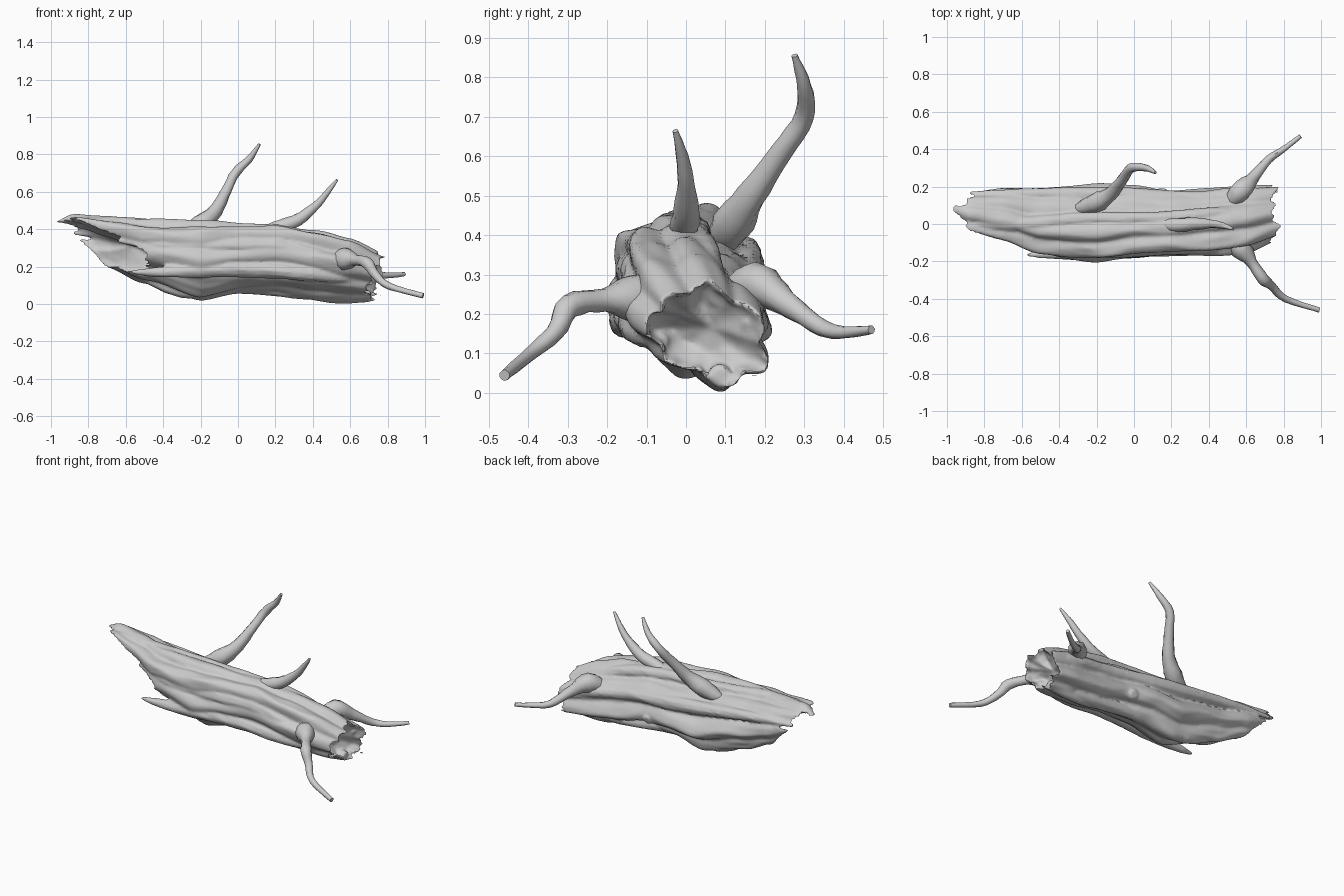
import bpy, bmesh, math, random
from mathutils import Vector, noise

if "Cube" in bpy.data.objects:
    bpy.data.objects.remove(bpy.data.objects["Cube"])

random.seed(4)


def interp(table, x):
    """Smoothly interpolate rows of (key, value, ...)."""
    if x <= table[0][0]:
        return table[0][1:]
    for a, b in zip(table, table[1:]):
        if x <= b[0]:
            t = (x - a[0]) / (b[0] - a[0])
            t = t * t * (3 - 2 * t) * 0.5 + t * 0.5
            return tuple(p + (q - p) * t for p, q in zip(a[1:], b[1:]))
    return table[-1][1:]


def select(obs):
    bpy.ops.object.select_all(action='DESELECT')
    for ob in obs:
        ob.select_set(True)
    bpy.context.view_layer.objects.active = obs[0]


def loft(name, rings, tip_a, tip_b, angle=50):
    """Skin a list of closed rings, closing both ends to a point."""
    bm = bmesh.new()
    rows = [[bm.verts.new(p) for p in r] for r in rings]
    n = len(rows[0])
    for a, b in zip(rows, rows[1:]):
        for i in range(n):
            j = (i + 1) % n
            bm.faces.new((a[i], a[j], b[j], b[i]))
    for row, tip in ((rows[0], tip_a), (rows[-1], tip_b)):
        c = bm.verts.new(tip)
        for i in range(n):
            bm.faces.new((row[i], row[(i + 1) % n], c))
    bmesh.ops.recalc_face_normals(bm, faces=bm.faces)
    me = bpy.data.meshes.new(name)
    bm.to_mesh(me)
    bm.free()
    ob = bpy.data.objects.new(name, me)
    bpy.context.collection.objects.link(ob)
    select([ob])
    bpy.ops.object.shade_smooth_by_angle(angle=math.radians(angle))
    return ob


def tube(name, pts, sides=10, steps=4, rough=0.07):
    """Tapered limb through (x, y, z, radius) points."""
    P = [Vector(p) for p in pts]
    path = []
    for i in range(len(P) - 1):
        a, b = P[i], P[i + 1]
        p0, p3 = P[max(i - 1, 0)], P[min(i + 2, len(P) - 1)]
        for k in range(steps):
            t = k / steps
            path.append(0.5 * (2 * a + (b - p0) * t + (2 * p0 - 5 * a + 4 * b - p3) * t * t
                               + (3 * a - p0 - 3 * b + p3) * t ** 3))
    path.append(P[-1])
    rings, u = [], None
    for i, p in enumerate(path):
        d = (path[min(i + 1, len(path) - 1)] - path[max(i - 1, 0)]).to_3d().normalized()
        u = (Vector((0.2, 0.3, 1)) if u is None else u)
        u = (u - d * u.dot(d)).normalized()
        v = d.cross(u)
        r = max(p[3], 0.003)
        rings.append([p.to_3d() + (u * math.cos(k * math.tau / sides) + v * math.sin(k * math.tau / sides))
                      * r * (1 + random.uniform(-rough, rough)) for k in range(sides)])
    return loft(name, rings, path[0].to_3d(), path[-1].to_3d())


# Trunk envelope: x, centre y, centre z, half width, half height
ENV = [(-1.0, .09, .405, .05, .025), (-.88, .06, .39, .105, .09), (-.7, .05, .335, .135, .135),
       (-.5, .01, .285, .17, .172), (-.2, .0, .23, .19, .218), (0, .01, .245, .18, .188),
       (.2, .0, .25, .16, .183), (.4, .01, .21, .165, .183), (.6, .03, .178, .17, .17),
       (.8, .065, .135, .14, .125)]
# Broken ends: angle in degrees, x of the left rim, x of the right rim
RIM = [(0, -.85, .77), (40, -.9, .77), (80, -1.0, .76), (110, -.96, .79), (140, -.84, .77),
       (165, -.62, .74), (190, -.5, .71), (230, -.5, .70), (270, -.66, .72), (320, -.83, .74),
       (360, -.85, .77)]
N, ROWS = 90, 60


def bark(x, a, scale=1.0, lobes=1.0):
    cy, cz, ry, rz = interp(ENV, x)
    lobe = abs(math.sin(3.5 * a + 0.5 * x + 0.35 * math.sin(4 * x))) * lobes + 0.63 * (1 - lobes)
    q = Vector((x * 2.2, math.cos(a) * 1.7, math.sin(a) * 1.7))
    r = (0.85 + 0.18 * lobe + 0.09 * noise.noise(q) + 0.05 * noise.noise(q * 2.7)) * scale
    r *= 1 - 0.13 * math.exp(-((a - 4.1) / 0.35) ** 2)
    shear = -0.28 * rz * math.sin(a)
    return Vector((x, cy + (ry * math.cos(a) + shear) * r, max(cz + rz * math.sin(a) * r, 0)))


# Hollowed trunk with splintered rims
angles = [i * math.tau / N for i in range(N)]
ends, smooth_ends = [], []
for i, a in enumerate(angles):
    l, r = interp(RIM, math.degrees(a))
    jag = Vector((math.cos(a) * 3.4, math.sin(a) * 3.4, 0))
    ends.append((max(l + .08 * noise.noise(jag), -1), r + .06 * noise.noise(jag * 1.3 + Vector((5, 0, 3)))))
    smooth_ends.append((l, r))
rings = [[bark(l + (r - l) * k / ROWS, a) for a, (l, r) in zip(angles, ends)] for k in range(ROWS + 1)]
left = [[bark(l + d * (0.4 + 0.6 * abs(math.cos(a))), a, s, .5) for a, (l, r) in zip(angles, smooth_ends)]
        for s, d in ((.5, .17), (.82, .08))]
right = [[bark(r - d, a, s, .5) for a, (l, r) in zip(angles, smooth_ends)] for s, d in ((.8, .05), (.45, .085))]
trunk = loft("trunk", left + rings + right, (-.56, .03, .31), (.65, .06, .165))

# Long raised bark ridges, splinters and knots
parts = [
    tube("front_splinter", [(-.57, -.165, .172, .008), (-.45, -.16, .17, .026), (-.2, -.155, .18, .04),
                            (.1, -.13, .185, .045), (.4, -.12, .16, .04), (.66, -.06, .13, .02)]),
    tube("upper_front_ridge", [(-.64, -.085, .34, .012), (-.4, -.13, .315, .04), (-.1, -.13, .31, .05),
                               (.2, -.115, .31, .05), (.45, -.105, .25, .05), (.67, -.04, .21, .03)]),
    tube("crown_ridge", [(-.88, .0, .45, .012), (-.6, .0, .425, .04), (-.25, .03, .405, .035),
                         (.1, .03, .39, .035), (.4, .05, .345, .04), (.7, .08, .24, .02)]),
    tube("back_ridge", [(-.88, .165, .38, .009), (-.6, .16, .36, .03), (-.1, .155, .3, .045),
                        (.3, .135, .26, .04), (.6, .165, .21, .035), (.72, .16, .17, .015)]),
    tube("under_ridge", [(-.6, .08, .19, .015), (-.3, .09, .07, .04), (0, .08, .09, .035),
                         (.4, .09, .06, .04), (.71, .085, .045, .028)]),
    tube("top_knot", [(.02, -.07, .33, .03), (.07, -.08, .355, .032), (.11, -.085, .37, .02)]),
    tube("back_knot", [(.15, .09, .18, .06), (.15, .145, .16, .045), (.15, .185, .145, .026)])]

# Fuse the ridges into the trunk as one skin
select([trunk] + parts)
bpy.ops.object.join()
mod = trunk.modifiers.new("fuse", 'REMESH')
mod.mode = 'VOXEL'
mod.voxel_size = 0.009
mod.use_smooth_shade = True
bpy.ops.object.modifier_apply(modifier=mod.name)
bpy.ops.object.shade_smooth_by_angle(angle=math.radians(50))

# Branches
tube("tall_branch", [(-.3, .08, .37, .03), (-.2, .115, .425, .052), (-.12, .165, .5, .038),
                     (-.06, .24, .61, .028), (-.015, .3, .7, .025), (.06, .3, .775, .019),
                     (.115, .275, .855, .008)])
tube("short_branch", [(.1, .01, .375, .02), (.2, -.005, .405, .036), (.32, .0, .45, .034),
                      (.42, .0, .53, .022), (.48, -.01, .6, .016), (.53, -.027, .664, .007)])
tube("front_branch", [(.5, -.06, .23, .03), (.57, -.13, .24, .06), (.63, -.205, .235, .03),
                      (.69, -.295, .22, .032), (.735, -.33, .155, .024), (.81, -.4, .095, .018),
                      (.99, -.46, .045, .014)])
tube("back_branch", [(.5, .1, .23, .03), (.57, .175, .275, .056), (.64, .25, .23, .033),
                     (.72, .345, .165, .022), (.8, .4, .153, .016), (.89, .47, .16, .011)])
